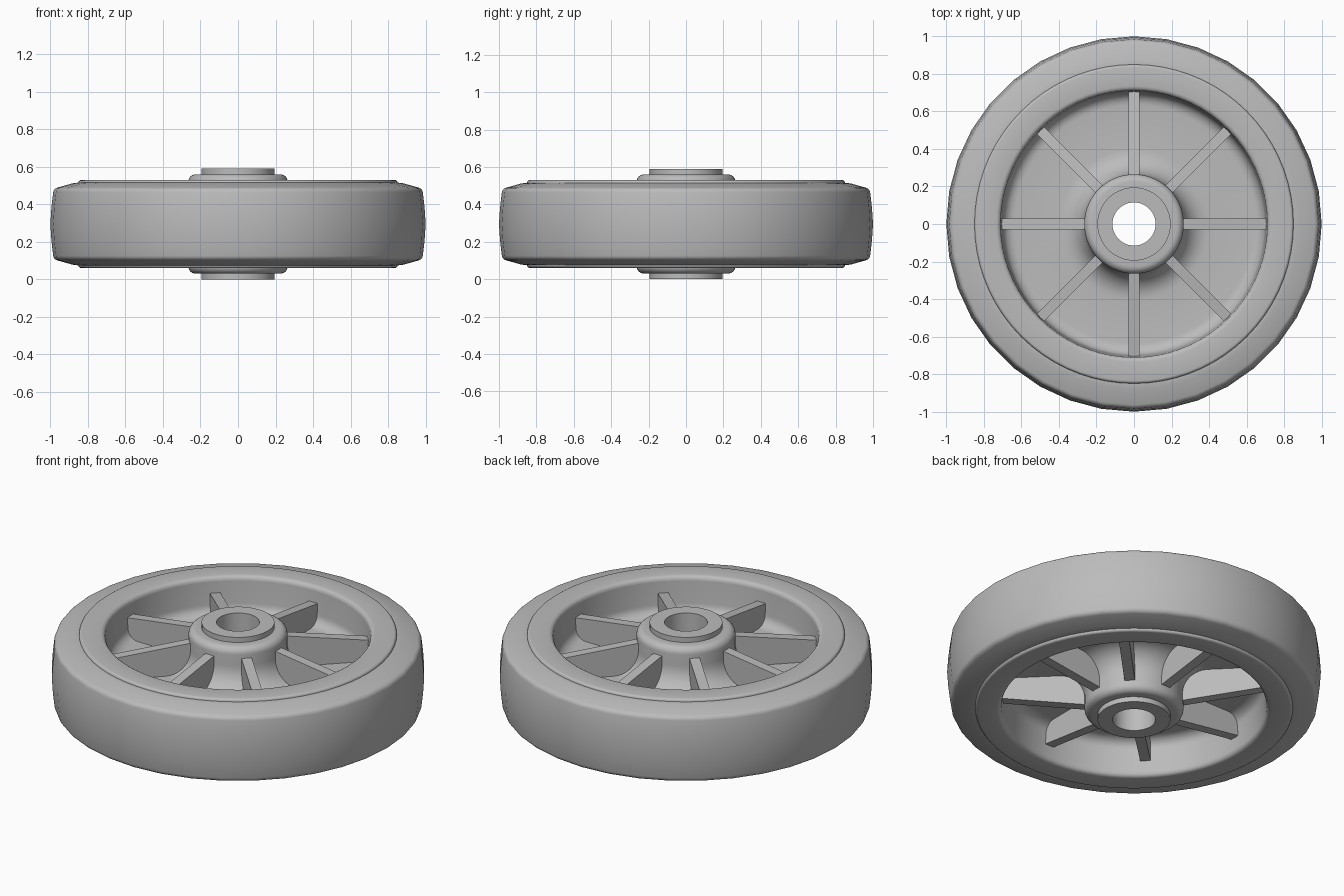
import bpy, bmesh, math
from mathutils import Matrix

if "Cube" in bpy.data.objects:
    bpy.data.objects.remove(bpy.data.objects["Cube"])

MID = 0.295  # height of the wheel's plane of symmetry

grey = bpy.data.materials.new("plain grey")
grey.use_nodes = True
color = (0.5, 0.5, 0.5, 1)
grey.diffuse_color = color
grey.node_tree.nodes["Principled BSDF"].inputs["Base Color"].default_value = color


def arc(r, z, rad_r, rad_z, start, end, steps=6):
    """Elliptic arc of (radius, height) points, angles in degrees."""
    angles = [math.radians(start + (end - start) * i / steps) for i in range(steps + 1)]
    return [(r + rad_r * math.cos(a), z + rad_z * math.sin(a)) for a in angles]


def finish(bm, name, angle=35):
    bmesh.ops.recalc_face_normals(bm, faces=bm.faces)
    mesh = bpy.data.meshes.new(name)
    bm.to_mesh(mesh)
    bm.free()
    mesh.materials.append(grey)
    obj = bpy.data.objects.new(name, mesh)
    obj.location.z = MID
    bpy.context.collection.objects.link(obj)
    bpy.ops.object.select_all(action="DESELECT")
    obj.select_set(True)
    bpy.context.view_layer.objects.active = obj
    bpy.ops.object.shade_smooth_by_angle(angle=math.radians(angle))
    return obj


def ring(name, upper, sides):
    """Revolve an upper half profile and its mirror image about the axle."""
    loop = upper + [(r, -z) for r, z in reversed(upper) if z > 0]
    bm = bmesh.new()
    rows = []
    for i in range(sides):
        a = math.tau * i / sides
        rows.append([bm.verts.new((r * math.cos(a), r * math.sin(a), z)) for r, z in loop])
    for i in range(sides):
        here, after = rows[i], rows[(i + 1) % sides]
        for j in range(len(loop)):
            k = (j + 1) % len(loop)
            bm.faces.new((here[j], after[j], after[k], here[k]))
    return finish(bm, name)


# Tyre with a gently crowned tread and rounded shoulders
ring("tyre", [(0.82, 0.22), (0.855, 0.22), (0.88, 0.217)]
     + arc(0.955, 0.165, 0.03, 0.03, 75, 8, 5)
     + [(0.994, 0.09), (1.0, 0)], 36)

# Wheel body: hub, flared neck, thin web and rim in one turned piece
ring("wheel_body", [(0.15, 0.265)]
     + arc(0.225, 0.225, 0.04, 0.04, 90, 0)
     + arc(0.40, 0.16, 0.135, 0.14, 180, 270, 9)
     + arc(0.635, 0.08, 0.065, 0.06, 270, 360)
     + [(0.71, 0.21)]
     + arc(0.735, 0.21, 0.025, 0.025, 180, 90, 4)
     + arc(0.835, 0.22, 0.015, 0.015, 90, 0, 4)
     + [(0.85, 0.18)], 72)

# Axle bushing
ring("axle_bushing", [(0.115, 0.295), (0.195, 0.295)], 48)

# Eight tapering ribs running through the web
bm = bmesh.new()
side = [(0.18, 0.215), (0.73, 0.14), (0.73, -0.14), (0.18, -0.215)]
for i in range(8):
    turn = Matrix.Rotation(math.tau * i / 8, 4, "Z")
    face = bm.faces.new([bm.verts.new((r, -0.028, z)) for r, z in side])
    made = bmesh.ops.extrude_face_region(bm, geom=[face])["geom"]
    far = [v for v in made if isinstance(v, bmesh.types.BMVert)]
    bmesh.ops.translate(bm, verts=far, vec=(0, 0.056, 0))
    bmesh.ops.transform(bm, matrix=turn, verts=list(face.verts) + far)
finish(bm, "ribs")
